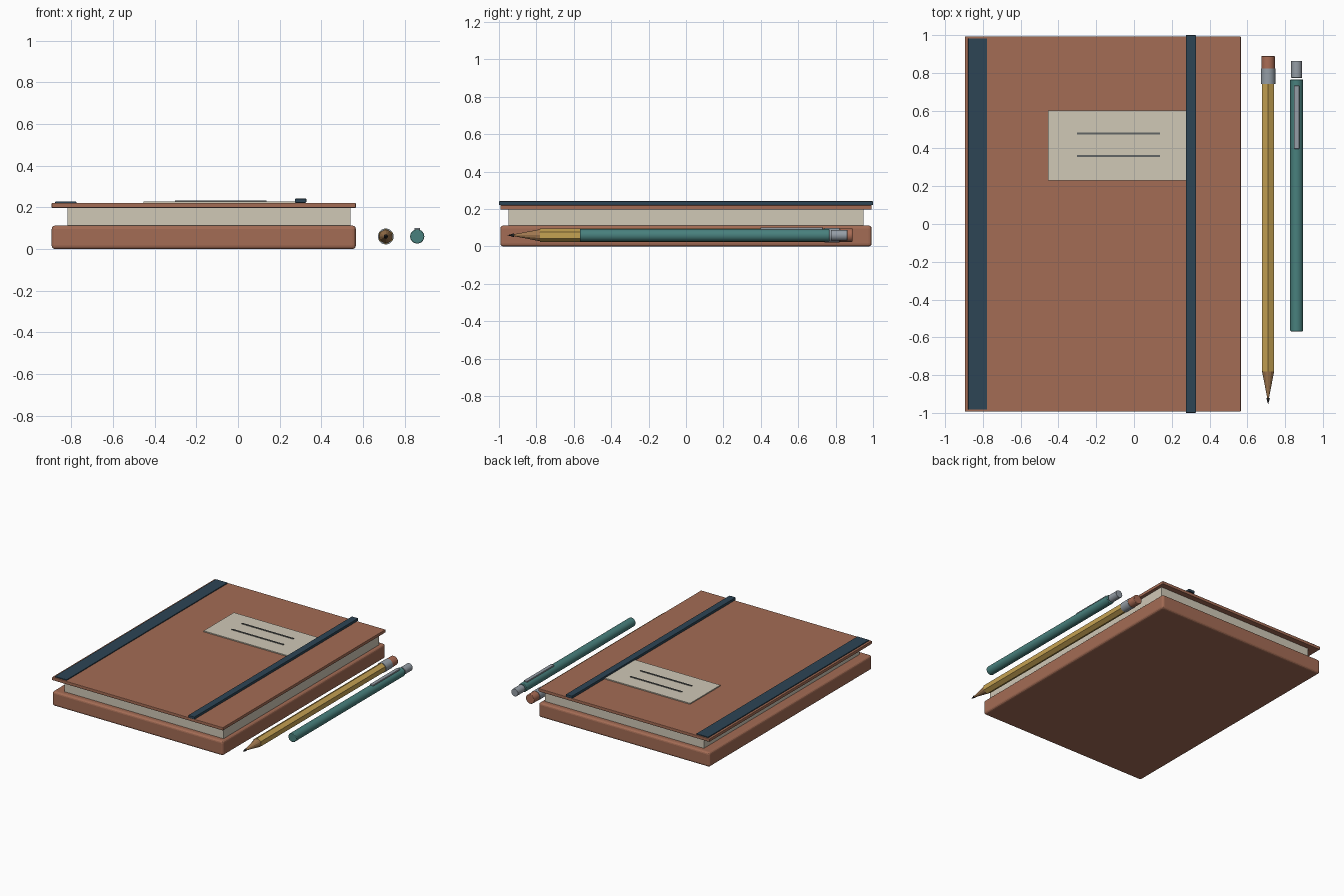
import bpy
from math import pi

if "Cube" in bpy.data.objects:
    bpy.data.objects.remove(bpy.data.objects["Cube"])


def material(name, rgb):
    m = bpy.data.materials.new(name)
    m.diffuse_color = (*rgb, 1)
    m.use_nodes = True
    m.node_tree.nodes["Principled BSDF"].inputs["Base Color"].default_value = m.diffuse_color
    return m


LEATHER = material("leather", (0.37, 0.15, 0.09))
NAVY = material("navy", (0.026, 0.058, 0.089))
CREAM = material("cream", (0.63, 0.58, 0.47))
INK = material("ink", (0.12, 0.13, 0.13))
GOLD = material("gold", (0.56, 0.36, 0.085))
WOOD = material("wood", (0.36, 0.19, 0.08))
GRAPHITE = material("graphite", (0.015, 0.015, 0.017))
ERASER = material("eraser", (0.40, 0.15, 0.09))
METAL = material("metal", (0.30, 0.34, 0.38))
TEAL = material("teal", (0.065, 0.216, 0.205))


def bevel(ob, width, segments):
    b = ob.modifiers.new("bevel", 'BEVEL')
    b.width, b.segments = width, segments
    b.limit_method = 'ANGLE'


def box(name, x, y, z, mat, round_=0.0, segments=2):
    """Box from (min, max) ranges on each axis."""
    bpy.ops.mesh.primitive_cube_add(size=1, location=[sum(r) / 2 for r in (x, y, z)])
    ob = bpy.context.object
    ob.name = name
    ob.scale = [r[1] - r[0] for r in (x, y, z)]
    bpy.ops.object.transform_apply(location=False, rotation=False, scale=True)
    ob.data.materials.append(mat)
    if round_:
        bevel(ob, round_, segments)
    return ob


def rod(name, x, y0, y1, r0, r1, mat, sides=32, smooth=True, round_=0.0):
    """Cylinder or cone along y, radius r0 at y0 and r1 at y1."""
    bpy.ops.mesh.primitive_cone_add(vertices=sides, radius1=r1, radius2=r0, depth=y1 - y0,
                                    location=(x, (y0 + y1) / 2, ROD_Z), rotation=(pi / 2, 0, 0))
    ob = bpy.context.object
    ob.name = name
    ob.data.materials.append(mat)
    if smooth:
        bpy.ops.object.shade_smooth_by_angle()
    if round_:
        bevel(ob, round_, 2)
    return ob


ROD_Z = 0.06
COVER_X, COVER_Y = (-0.895, 0.566), (-0.993, 0.993)

# Notebook body
box("back_cover", COVER_X, COVER_Y, (0, 0.112), LEATHER, 0.016, 3)
box("page_block", (-0.818, 0.541), (-0.95, 0.95), (0.10, 0.199), CREAM)
box("front_cover", COVER_X, COVER_Y, (0.197, 0.221), LEATHER, 0.004)

# Spine strip, label and elastic
box("spine_strip", (-0.878, -0.777), (-0.983, 0.983), (0.217, 0.228), NAVY, 0.002)
box("label", (-0.455, 0.29), (0.23, 0.60), (0.218, 0.229), CREAM)
for i, y in enumerate((0.36, 0.48)):
    box(f"label_line_{i + 1}", (-0.302, 0.138), (y - 0.005, y + 0.005), (0.227, 0.234), INK)
box("elastic_band", (0.274, 0.328), (-1, 1), (0.222, 0.242), NAVY, 0.003)

# Pencil
PENCIL_X = 0.71
rod("pencil_body", PENCIL_X, -0.78, 0.745, 0.037, 0.037, GOLD, sides=6, smooth=False)
rod("pencil_wood", PENCIL_X, -0.925, -0.78, 0.004, 0.032, WOOD, sides=12, smooth=False)
rod("pencil_lead", PENCIL_X, -0.955, -0.92, 0, 0.010, GRAPHITE, sides=12, smooth=False)
rod("pencil_ferrule", PENCIL_X, 0.74, 0.822, 0.038, 0.038, METAL)
rod("pencil_eraser", PENCIL_X, 0.82, 0.89, 0.036, 0.036, ERASER, round_=0.004)

# Pen
PEN_X = 0.861
rod("pen_body", PEN_X, -0.568, 0.766, 0.034, 0.034, TEAL, round_=0.004)
rod("pen_button", PEN_X, 0.774, 0.863, 0.029, 0.029, METAL, round_=0.002)
box("pen_clip", (PEN_X - 0.014, PEN_X + 0.014), (0.398, 0.732), (0.088, 0.101), METAL, 0.003)
